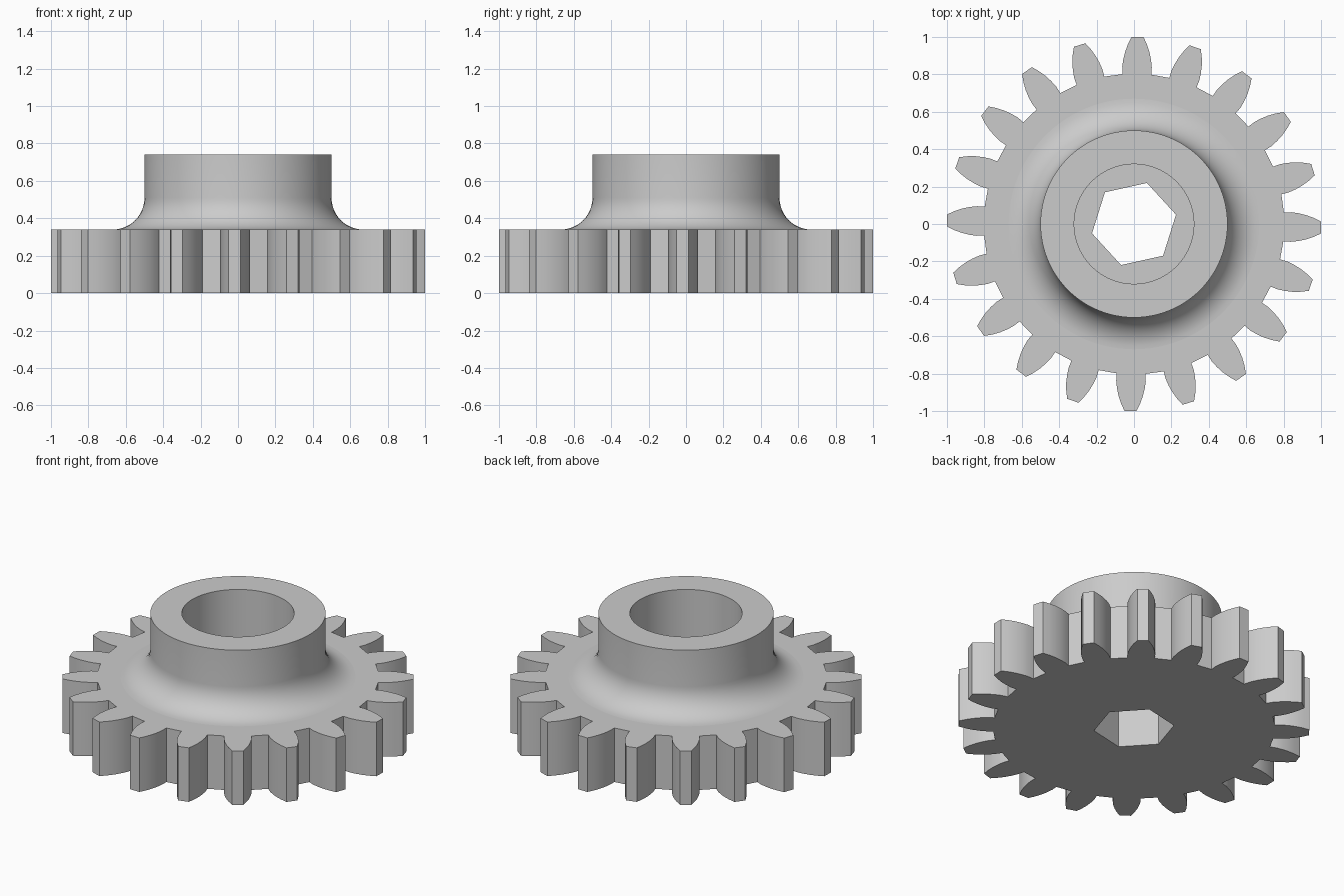
import bpy, bmesh
from math import sin, cos, pi, radians
from mathutils import Matrix, Vector

if "Cube" in bpy.data.objects:
    bpy.data.objects.remove(bpy.data.objects["Cube"])

TEETH = 20
FACE_Z = 0.34       # height of the toothed disc
TOP_Z = 0.74        # height of the hub
HUB_R, BORE_R, FILLET = 0.5, 0.32, 0.17

grey = bpy.data.materials.new("plain grey")
grey.use_nodes = True
colour = (0.6, 0.6, 0.6, 1)
grey.diffuse_color = colour
grey.node_tree.nodes["Principled BSDF"].inputs["Base Color"].default_value = colour


def finish(bm, name):
    bmesh.ops.recalc_face_normals(bm, faces=bm.faces)
    mesh = bpy.data.meshes.new(name)
    bm.to_mesh(mesh)
    bm.free()
    mesh.materials.append(grey)
    obj = bpy.data.objects.new(name, mesh)
    bpy.context.collection.objects.link(obj)
    bpy.ops.object.select_all(action='DESELECT')
    obj.select_set(True)
    bpy.context.view_layer.objects.active = obj
    bpy.ops.object.shade_smooth_by_angle(angle=radians(32))
    return obj


def circle(radius, count, start=0):
    return [(radius * cos(start + 2 * pi * i / count),
             radius * sin(start + 2 * pi * i / count)) for i in range(count)]


def ring(bm, points, z):
    return [bm.verts.new((x, y, z)) for x, y in points]


def bridge(bm, a, b):
    for i in range(len(a)):
        j = (i + 1) % len(a)
        bm.faces.new((a[i], a[j], b[j], b[i]))


def cap(bm, *rings):
    edges = []
    for r in rings:
        edges += [bm.edges.get((r[i - 1], r[i])) for i in range(len(r))]
    bmesh.ops.triangle_fill(bm, edges=edges, use_beauty=True,
                            normal=Vector((0, 0, 1)))


# Toothed disc: one tooth flank mirrored, then repeated round the rim
flank = [(0.80, 0.077), (0.84, 0.079), (0.88, 0.074),
         (0.92, 0.065), (0.96, 0.051), (1.0, 0.032)]
tooth = [(r, -w) for r, w in flank] + [(r, w) for r, w in reversed(flank)]
outline = []
for k in range(TEETH):
    turn = Matrix.Rotation(2 * pi * k / TEETH - radians(1.1), 2)
    outline += [tuple(turn @ Vector(p)) for p in tooth]
hexagon = circle(0.23, 6, radians(12.5))

bm = bmesh.new()
rim_low, rim_high = ring(bm, outline, 0), ring(bm, outline, FACE_Z)
hex_low, hex_high = ring(bm, hexagon, 0), ring(bm, hexagon, FACE_Z)
bridge(bm, rim_low, rim_high)
bridge(bm, hex_low, hex_high)
cap(bm, rim_low, hex_low)
cap(bm, rim_high, hex_high)
finish(bm, "toothed_disc")

# Hub: turned profile with a round fillet at the foot and a round bore
profile = []
for i in range(13):
    a = pi / 2 * i / 12
    profile.append((HUB_R + FILLET * (1 - sin(a)), FACE_Z + FILLET * (1 - cos(a))))
profile += [(HUB_R, TOP_Z), (BORE_R, TOP_Z), (BORE_R, FACE_Z)]

bm = bmesh.new()
rings = [ring(bm, circle(r, 96), z) for r, z in profile]
for low, high in zip(rings, rings[1:] + rings[:1]):
    bridge(bm, low, high)
finish(bm, "hub")
